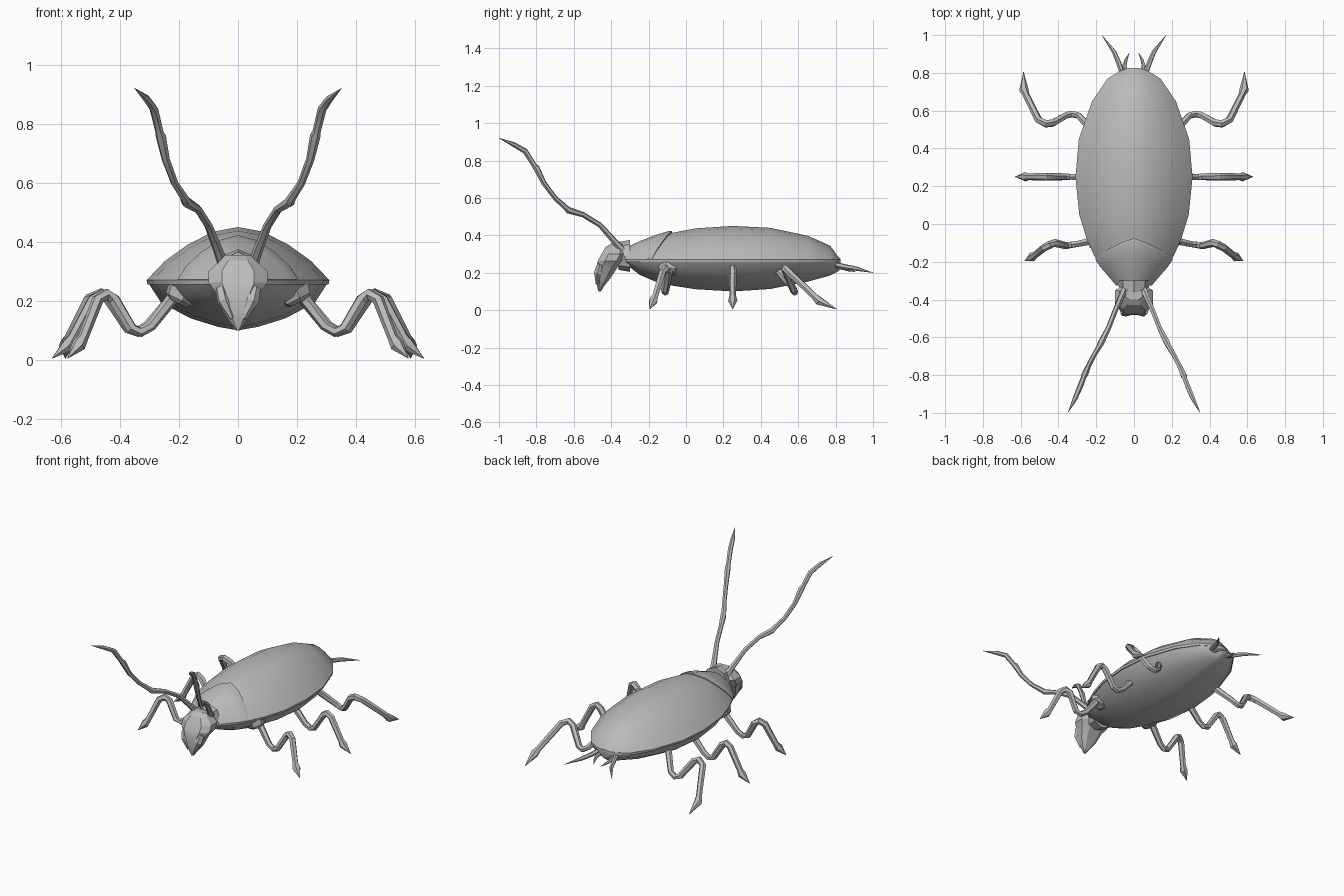
import bpy, bmesh, math
from mathutils import Vector

if "Cube" in bpy.data.objects:
    bpy.data.objects.remove(bpy.data.objects["Cube"])

grey = bpy.data.materials.new("shell grey")
grey.diffuse_color = (0.5, 0.5, 0.5, 1)
grey.use_nodes = True
grey.node_tree.nodes["Principled BSDF"].inputs["Base Color"].default_value = grey.diffuse_color


def finish(name, bm, angle=35):
    bmesh.ops.recalc_face_normals(bm, faces=bm.faces[:])
    me = bpy.data.meshes.new(name)
    bm.to_mesh(me)
    bm.free()
    me.materials.append(grey)
    ob = bpy.data.objects.new(name, me)
    bpy.context.collection.objects.link(ob)
    bpy.ops.object.select_all(action='DESELECT')
    ob.select_set(True)
    bpy.context.view_layer.objects.active = ob
    bpy.ops.object.shade_smooth_by_angle(angle=math.radians(angle))
    return ob


def loft(name, rings, closed=True, caps=True, angle=35):
    bm = bmesh.new()
    rows = [[bm.verts.new(p) for p in ring] for ring in rings]
    n = len(rows[0])
    for a, b in zip(rows, rows[1:]):
        for i in range(n if closed else n - 1):
            j = (i + 1) % n
            bm.faces.new((a[i], a[j], b[j], b[i]))
    if caps:
        bm.faces.new(rows[0])
        bm.faces.new(rows[-1])
    return finish(name, bm, angle)


def tube(name, path, radii, sides=6, angle=35):
    """Faceted tube whose rings stay perpendicular to the path."""
    pts = [Vector(p) for p in path]
    rings, up = [], None
    for i, p in enumerate(pts):
        d = (pts[min(i + 1, len(pts) - 1)] - pts[max(i - 1, 0)]).normalized()
        if up is None:
            up = d.orthogonal()
        up = (up - d * up.dot(d)).normalized()
        side = d.cross(up)
        rings.append([p + radii[i] * (math.cos(k * math.tau / sides) * up
                                      + math.sin(k * math.tau / sides) * side)
                      for k in range(sides)])
    return loft(name, rings, angle=angle)


def both(name, path, radii, **kw):
    for s, label in ((1, "right"), (-1, "left")):
        tube(f"{label}_{name}", [(s * x, y, z) for x, y, z in path], radii, **kw)


# Body stations: y, half width, top height, bottom height
RIM = 0.27
stations = [(-.32, .09, .325, .245), (-.25, .155, .358, .19), (-.17, .21, .388, .155),
            (-.08, .25, .412, .132), (.05, .29, .437, .112), (.25, .31, .45, .10),
            (.45, .292, .44, .113), (.65, .222, .398, .152), (.77, .14, .345, .185),
            (.81, .075, .29, .205), (.825, .03, .275, .22)]
upper = [(1, 0), (.8, .36), (.55, .67), (.27, .915), (0, 1)]
lower = [(.975, .07), (.84, .45), (.52, .76), (.22, .93), (0, 1)]


def mirrored(half):
    return half + [(-x, h) for x, h in half[-2::-1]]


def station(y):
    for a, b in zip(stations, stations[1:]):
        if y <= b[0]:
            t = (y - a[0]) / (b[0] - a[0])
            return [p + (q - p) * t for p, q in zip(a, b)]
    return stations[-1]


# Wing cases and belly, with a thin overhanging rim between them
shell, belly = [], []
for y, w, top, low in stations:
    arc = [(x * w, y, RIM + h * (top - RIM)) for x, h in mirrored(upper)]
    shell.append(arc + [(-w * .99, y, RIM - .014), (w * .99, y, RIM - .014)])
    belly.append([(x * w, y, RIM - h * (RIM - low)) for x, h in mirrored(lower)])
loft("wing_cases", shell, angle=32)
loft("belly", belly, angle=40)

# Neck shield: raised plate whose rear edge is pointed at the middle
shield = []
for t, lift in ((0, -.01), (0, .008), (.33, .01), (.66, .012), (.93, .014), (1, .009), (1, -.012)):
    row = []
    for x, h in mirrored(upper):
        back = -.075 - .11 * abs(x) ** 1.2
        y = -.325 + t * (back + .325)
        _, w, top, _ = station(max(y, -.32))
        row.append((x * (w + lift * .6), y, RIM + h * (top - RIM) + lift * (.2 + .8 * h)))
    shield.append(row)
loft("neck_shield", shield, closed=False, caps=False)

# Head: eight-sided faceted sections (height, half width, front y, back y)
head = []
for z, w, f, b in ((.355, .045, -.40, -.345), (.337, .06, -.43, -.325), (.30, .10, -.452, -.315),
                   (.262, .10, -.472, -.335), (.23, .076, -.48, -.365), (.17, .055, -.482, -.405),
                   (.125, .024, -.475, -.44), (.10, .006, -.468, -.455)):
    m, r = (f + b) / 2, (b - f) / 2
    head.append([(w * px, m + r * py, z) for px, py in
                 ((1, .45), (.55, 1), (-.55, 1), (-1, .45), (-1, -.45), (-.55, -1), (.55, -1), (1, -.45))])
loft("head", head, angle=20)
both("cheek", [(.058, -.455, .245), (.048, -.468, .20), (.02, -.475, .14)], [.02, .024, .008], angle=20)
tube("neck", [(0, -.36, .29), (0, -.30, .29)], [.075, .085], sides=8)

# Antennae with swollen joints
both("antenna",
     [(.045, -.335, .315), (.065, -.38, .365), (.10, -.46, .455), (.135, -.55, .51), (.175, -.63, .535),
      (.182, -.645, .55), (.215, -.70, .60), (.245, -.76, .68), (.262, -.80, .76),
      (.266, -.81, .772), (.285, -.86, .85), (.31, -.92, .885), (.35, -1.0, .92)],
     [.022, .017, .014, .014, .018, .015, .013, .014, .018, .014, .015, .013, .001])

# Legs: hip, low bend, raised knee, foot and claw
leg_r = [.014, .022, .021, .018, .018, .019, .021, .021, .02, .018, .025, .001]
heights = [.20, .215, .205, .115, .095, .105, .205, .222, .205, .075, .05, .005]
legs = {
    "front": ([.16, .20, .225, .295, .33, .36, .42, .445, .475, .525, .54, .578],
              [-.09, -.09, -.09, -.105, -.11, -.115, -.10, -.11, -.125, -.165, -.175, -.195]),
    "middle": ([.16, .20, .225, .305, .34, .37, .435, .46, .49, .56, .575, .63],
               [.25, .25, .25, .25, .25, .25, .25, .25, .25, .25, .25, .25]),
    "hind": ([.16, .20, .225, .295, .33, .36, .43, .465, .505, .572, .583, .585],
             [.45, .47, .50, .575, .582, .575, .535, .53, .55, .685, .71, .805]),
}
for name, (xs, ys) in legs.items():
    both(name + "_leg", list(zip(xs, ys, heights)), leg_r)
    # Collar around the hip
    y = ys[1]
    both(name + "_hip", [(.185, y, .235), (.20, y, .205), (.206, y, .193)], [.06, .052, .034], angle=25)

# Tail feelers: long outer pair and short inner pair
both("long_tail_feeler", [(.06, .79, .245), (.08, .85, .232), (.105, .91, .222), (.17, 1.0, .20)],
     [.014, .014, .012, .001])
both("short_tail_feeler", [(.045, .79, .235), (.05, .84, .225), (.042, .87, .215), (.025, .905, .205)],
     [.012, .011, .008, .001])
